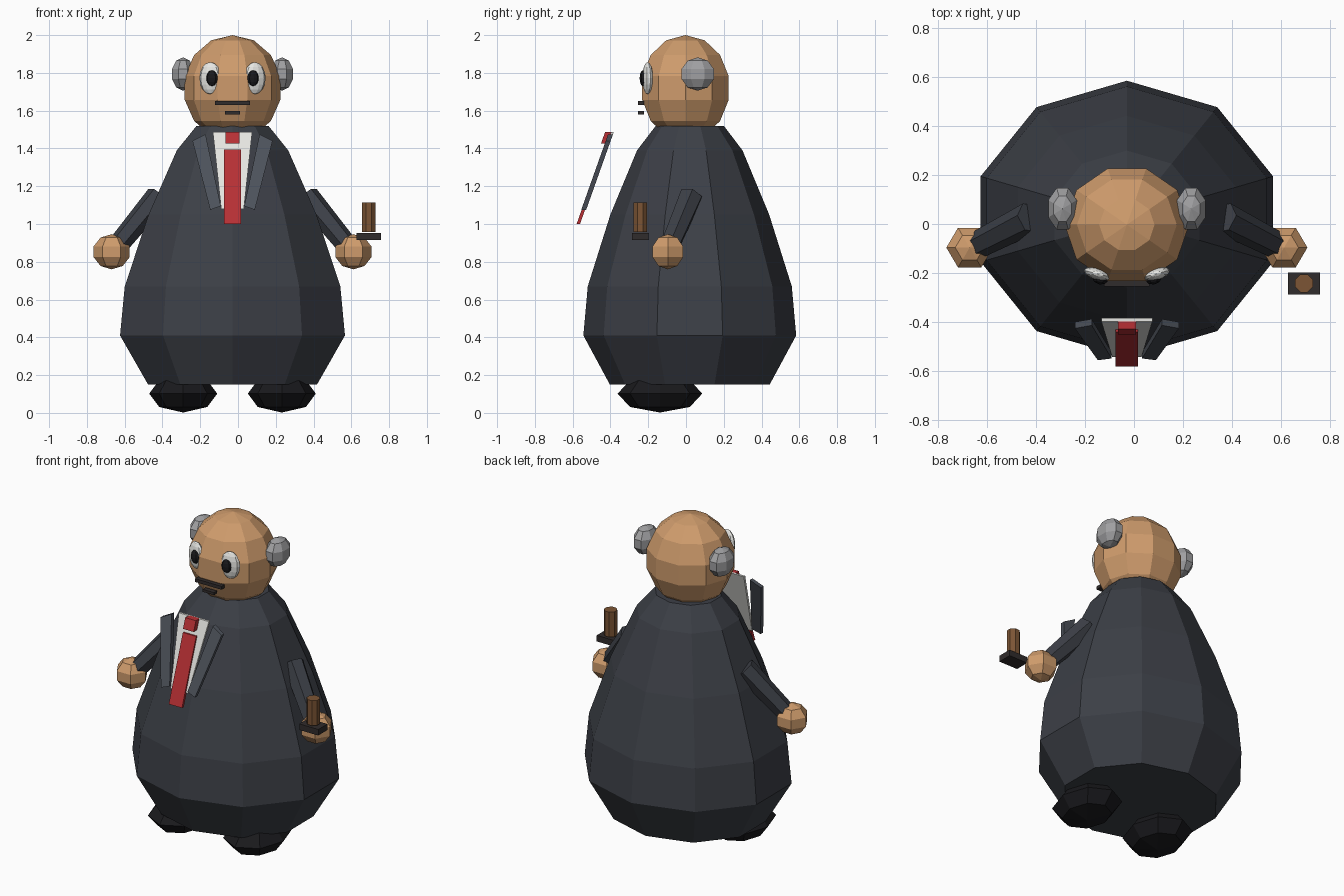
import bpy, math
from mathutils import Vector, Matrix

if "Cube" in bpy.data.objects:
    bpy.data.objects.remove(bpy.data.objects["Cube"])

XC = -0.029  # figure's own centre line
MATS = {}
COLORS = {
    "suit": (0.045, 0.05, 0.062, 1), "lapel": (0.075, 0.085, 0.105, 1),
    "skin": (0.62, 0.33, 0.15, 1), "hair": (0.35, 0.35, 0.36, 1),
    "white": (0.8, 0.8, 0.77, 1), "black": (0.01, 0.01, 0.012, 1),
    "red": (0.48, 0.03, 0.035, 1), "wood": (0.2, 0.09, 0.035, 1),
    "dark": (0.03, 0.025, 0.025, 1),
}


def make(name, verts, faces, color):
    me = bpy.data.meshes.new(name)
    me.from_pydata([tuple(v) for v in verts], [], faces)
    ob = bpy.data.objects.new(name, me)
    bpy.context.collection.objects.link(ob)
    if color not in MATS:
        MATS[color] = bpy.data.materials.new(color)
        MATS[color].diffuse_color = COLORS[color]
    me.materials.append(MATS[color])
    return ob


def lathe(name, profile, n, color, matrix, phase=0.0):
    """Faceted turned shape from (radius, height) rings, capped at both ends."""
    verts, faces = [], []
    for r, z in profile:
        for i in range(n):
            a = math.tau * i / n + phase
            verts.append(matrix @ Vector((r * math.cos(a), r * math.sin(a), z)))
    for k in range(len(profile) - 1):
        for i in range(n):
            j = (i + 1) % n
            faces.append((k * n + i, k * n + j, k * n + n + j, k * n + n + i))
    last = len(profile) - 1
    for k, flip in ((0, True), (last, False)):
        ring = [k * n + i for i in range(n)]
        r, z = profile[k]
        if r < 0.001:
            continue
        faces.append(tuple(reversed(ring)) if flip else tuple(ring))
    return make(name, verts, faces, color)


def ball(name, center, radii, n, stacks, color, phase=0.0, yaw=0.0):
    prof = []
    for k in range(stacks + 1):
        t = -math.pi / 2 + math.pi * k / stacks
        prof.append((max(math.cos(t), 0.0005), math.sin(t)))
    m = Matrix.Translation(center) @ Matrix.Rotation(yaw, 4, 'Z') @ Matrix.Diagonal((*radii, 1))
    return lathe(name, prof, n, color, m, phase)


def box(name, center, size, color):
    v = [(center[0] + sx * size[0] / 2, center[1] + sy * size[1] / 2, center[2] + sz * size[2] / 2)
         for sx in (-1, 1) for sy in (-1, 1) for sz in (-1, 1)]
    f = [(0, 1, 3, 2), (4, 6, 7, 5), (0, 4, 5, 1), (2, 3, 7, 6), (0, 2, 6, 4), (1, 5, 7, 3)]
    return make(name, v, f, color)


def panel(name, outline, near, far, color):
    """Slab on the sloping chest plane; outline is (x, z) counter-clockwise from the front."""
    n = len(outline)
    plane = lambda z: -0.383 - 0.355 * (1.485 - z)
    v = [(XC + x, plane(z) - d, z) for d in (far, near) for x, z in outline]
    f = [tuple(range(n)), tuple(reversed(range(n, 2 * n)))]
    f += [(i, n + i, n + (i + 1) % n, (i + 1) % n) for i in range(n)]
    return make(name, v, f, color)


# Robe-like body, ten sides
lathe("body", [(0.47, 0.15), (0.626, 0.41), (0.6, 0.67), (0.467, 1.05), (0.31, 1.39), (0.2, 1.52)],
      10, "suit", Matrix.Translation((XC, 0.02, 0)) @ Matrix.Diagonal((1, 0.9, 1, 1)), math.pi / 2)

# Head
ball("head", (XC, -0.003, 1.72), (0.26, 0.247, 0.28), 10, 7, "skin")

# Paired parts
for s, side in ((-1, "left"), (1, "right")):
    ball(side + "_hair_tuft", (XC + s * 0.262, 0.062, 1.794), (0.066, 0.097, 0.088), 8, 5,
         "hair", math.pi / 8)
    ball(side + "_eye", (XC + s * 0.118, -0.203, 1.772), (0.059, 0.026, 0.085), 10, 8,
         "white", 0, s * 0.25)
    ball(side + "_pupil", (XC + s * 0.109, -0.228, 1.772), (0.031, 0.018, 0.042), 8, 6,
         "black", 0, s * 0.2)
    ball(side + "_shoe", (XC + s * 0.261, -0.138, 0.102), (0.18, 0.224, 0.1), 8, 4, "black")
    ball(side + "_hand", (XC + s * 0.64, -0.096, 0.853), (0.1, 0.098, 0.093), 6, 5, "skin")

    # Sleeve from shoulder to wrist
    a, b = Vector((XC + s * 0.393, 0.025, 1.147)), Vector((XC + s * 0.602, -0.082, 0.893))
    d = b - a
    m = Matrix.Translation(a) @ d.to_track_quat('Z', 'Y').to_matrix().to_4x4()
    lathe(side + "_sleeve", [(0.066, 0), (0.056, d.length)], 6, "suit", m)

    # Lapel
    pts = [(0.143, 1.475), (0.062, 1.095), (0.118, 1.075), (0.212, 1.44)]
    pts = [(s * x, z) for x, z in pts]
    panel(side + "_lapel", pts if s > 0 else pts[::-1], 0.0, 0.026, "lapel")

# Shirt front and tie
panel("shirt_front", [(-0.104, 1.487), (-0.06, 1.08), (0.06, 1.08), (0.104, 1.487)], 0.0, 0.014, "white")
panel("tie", [(-0.046, 1.395), (-0.046, 1.0), (0.046, 1.0), (0.046, 1.395)], 0.006, 0.024, "red")
panel("tie_knot", [(-0.037, 1.487), (-0.037, 1.425), (0.037, 1.425), (0.037, 1.487)], 0.008, 0.046, "red")

# Moustache and mouth
box("moustache", (XC, -0.238, 1.64), (0.185, 0.032, 0.021), "dark")
box("mouth", (XC, -0.238, 1.589), (0.08, 0.03, 0.016), "dark")

# Small wooden mallet held over the hand
lathe("mallet_head", [(0.039, 0.958), (0.039, 1.115)], 8, "wood",
      Matrix.Translation((0.692, -0.242, 0)), math.pi / 8)
box("mallet_base", (0.692, -0.242, 0.933), (0.131, 0.09, 0.038), "dark")

for m in bpy.data.materials:
    if m.users and not m.is_grease_pencil:
        m.use_nodes = True
        m.node_tree.nodes["Principled BSDF"].inputs["Base Color"].default_value = m.diffuse_color
